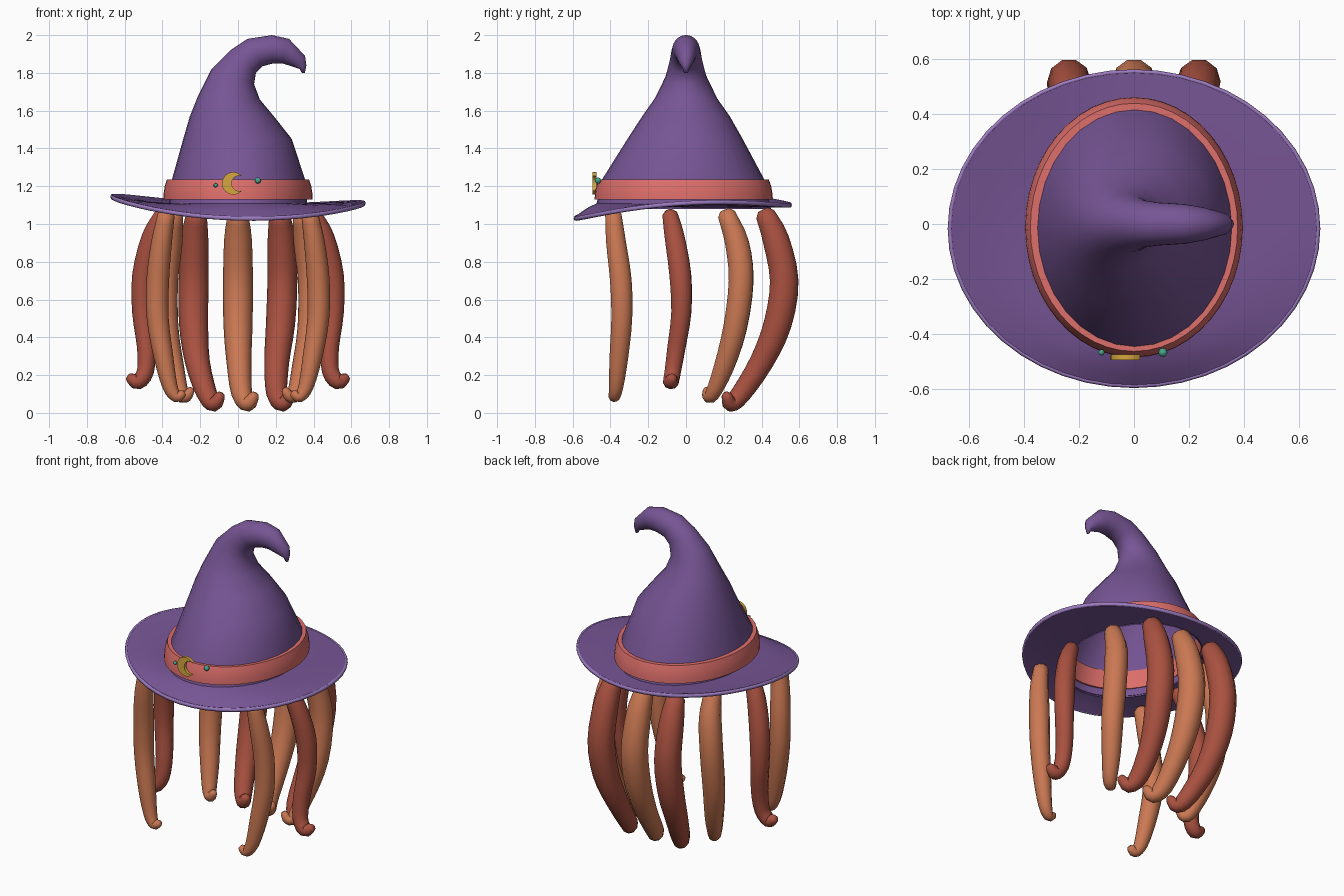
import bpy, math
from mathutils import Vector
from math import sin, cos, pi

if "Cube" in bpy.data.objects:
    bpy.data.objects.remove(bpy.data.objects["Cube"])


def material(name, rgb):
    m = bpy.data.materials.new(name)
    m.diffuse_color = [(c / 255) ** 2.2 for c in rgb] + [1]
    m.use_nodes = True
    m.node_tree.nodes["Principled BSDF"].inputs["Base Color"].default_value = m.diffuse_color
    return m


PURPLE = material("purple", (118, 86, 148))
LILAC = material("lilac", (155, 122, 190))
CORAL = material("coral", (220, 110, 106))
ORANGE = material("orange", (202, 120, 84))
BROWN = material("brown", (168, 82, 66))
GOLD = material("gold", (212, 165, 66))
TEAL = material("teal", (72, 165, 142))


def loft(name, rings, mat, cap_start=False, cap_end=False, loop=False, angle=50):
    n, k = len(rings[0]), len(rings)
    verts = [tuple(p) for r in rings for p in r]
    faces = []
    for i in range(k if loop else k - 1):
        a, b = i * n, ((i + 1) % k) * n
        for j in range(n):
            q = (j + 1) % n
            faces.append((a + j, a + q, b + q, b + j))
    if cap_start:
        faces.append(tuple(reversed(range(n))))
    if cap_end:
        faces.append(tuple(range((k - 1) * n, k * n)))
    me = bpy.data.meshes.new(name)
    me.from_pydata(verts, [], faces)
    ob = bpy.data.objects.new(name, me)
    bpy.context.collection.objects.link(ob)
    finish(ob, mat, angle)
    return ob


def finish(ob, mat, angle=50):
    ob.data.materials.append(mat)
    bpy.ops.object.select_all(action='DESELECT')
    bpy.context.view_layer.objects.active = ob
    ob.select_set(True)
    bpy.ops.object.mode_set(mode='EDIT')
    bpy.ops.mesh.select_all(action='SELECT')
    bpy.ops.mesh.normals_make_consistent(inside=False)
    bpy.ops.object.mode_set(mode='OBJECT')
    bpy.ops.object.shade_smooth_by_angle(angle=math.radians(angle))


def smooth_path(pts, steps):
    # Catmull-Rom through tuples of any length
    P = [Vector(p) for p in pts]
    P = [2 * P[0] - P[1]] + P + [2 * P[-1] - P[-2]]
    out = []
    for i in range(1, len(P) - 2):
        a, b, c, d = P[i - 1:i + 3]
        for s in range(steps):
            t = s / steps
            out.append(0.5 * (2 * b + (c - a) * t + (2 * a - 5 * b + 4 * c - d) * t ** 2
                              + (3 * b - a - 3 * c + d) * t ** 3))
    return out + [P[-2]]


# Hat crown: sections as left x,z / right x,z / half depth / centre y
sections = [
    (-.37, 1.08, .37, 1.08, .465, -.015), (-.35, 1.235, .355, 1.235, .43, -.015),
    (-.29, 1.45, .285, 1.45, .305, -.005), (-.255, 1.57, .19, 1.57, .232, 0),
    (-.215, 1.67, .115, 1.66, .165, 0), (-.14, 1.82, .085, 1.74, .108, 0),
    (-.04, 1.92, .095, 1.80, .086, 0), (.05, 1.98, .13, 1.835, .078, 0),
    (.18, 2.0, .185, 1.85, .072, 0), (.27, 1.98, .235, 1.85, .06, 0),
    (.355, 1.89, .285, 1.835, .04, 0), (.362, 1.84, .327, 1.82, .02, 0),
    (.354, 1.80, .338, 1.80, .01, 0)]
rings = []
for lx, lz, rx, rz, d, cy in sections:
    c = Vector(((lx + rx) / 2, cy, (lz + rz) / 2))
    h = Vector(((rx - lx) / 2, 0, (rz - lz) / 2))
    rings.append([c + h * cos(a) + Vector((0, d * sin(a), 0))
                  for a in (2 * pi * i / 32 for i in range(32))])
loft("hat_crown", rings, PURPLE, cap_end=True, angle=80)


# Wavy brim
def brim_point(a, t, dz=0):
    edge = 1.096 - .0175 * cos(a) + .035 * sin(a) + .031 * cos(2 * a)
    z = 1.1 + (edge - 1.1) * t ** 1.3
    return Vector(((.365 + .303 * t) * cos(a), -.017 + (.455 + .115 * t) * sin(a), z + dz))


angles = [2 * pi * i / 48 for i in range(48)]
ts = [0, .33, .67, 1]
rings = [[brim_point(a, t, .009) for a in angles] for t in ts]
rings += [[brim_point(a, t, -.012) for a in angles] for t in reversed(ts)]
loft("hat_brim", rings, PURPLE, loop=True)

# Piped edge of the brim
rings = []
for k in range(6):
    b = 2 * pi * k / 6
    rings.append([brim_point(a, 1, .013 * sin(b)) + Vector((cos(a), sin(a), 0)) * .008 * cos(b)
                  for a in angles])
loft("brim_piping", rings, LILAC, loop=True, angle=80)

# Hat band
profile = [(.36, .445, 1.13), (.395, .472, 1.13), (.394, .47, 1.16), (.388, .463, 1.2),
           (.376, .45, 1.236), (.345, .42, 1.236)]
loft("hat_band", [[(rx * cos(a), -.012 + ry * sin(a), z) for a in angles]
                  for rx, ry, z in profile], CORAL, loop=True)

# Crescent buckle
cx, cz = -.025, 1.215
outline = []
for i in range(19):
    a = math.radians(40 + 280 * i / 18)
    b = math.radians(70 + 220 * i / 18)
    outline.append(((cx + .06 * cos(a), cz + .06 * sin(a)),
                    (cx + .032 + .041 * cos(b), cz + .041 * sin(b))))
rings = [[(o[0], -.494, o[1]), (n[0], -.494, n[1]), (n[0], -.474, n[1]), (o[0], -.474, o[1])]
         for o, n in outline]
loft("moon_buckle", rings, GOLD, True, True, angle=30)

# Band gems
for name, x, z, r in (("gem_small", -.118, 1.205, .011), ("gem_large", .105, 1.23, .016)):
    bpy.ops.mesh.primitive_uv_sphere_add(segments=12, ring_count=8, radius=r,
                                         location=(x, -.466, z))
    bpy.context.object.name = name
    finish(bpy.context.object, TEAL)


# Hanging tentacles: points are x, y, z, radius
def tentacle(name, pts, mat, mirror=False):
    if mirror:
        pts = [(-x, y, z, r) for x, y, z, r in pts]
    path = smooth_path(pts, 3)
    pos = [p.to_3d() if len(p) == 3 else Vector(p[:3]) for p in path]
    rad = [p[3] for p in path]
    u = Vector((1, 0, 0))
    rings = []
    for i, p in enumerate(pos):
        t = (pos[min(i + 1, len(pos) - 1)] - pos[max(i - 1, 0)]).normalized()
        u = (u - t * u.dot(t)).normalized()
        v = t.cross(u)

        def ring(off, s):
            return [p + t * off + (u * cos(a) + v * sin(a)) * rad[i] * s
                    for a in (2 * pi * k / 10 for k in range(10))]
        if i == 0:
            rings.append(ring(-rad[i] * .5, .55))
        rings.append(ring(0, 1))
        if i == len(pos) - 1:
            rings.append(ring(rad[i] * .6, .6))
    loft(name, rings, mat, True, True, angle=80)


front = [(.38, -.385, 1.05, .045), (.405, -.37, .9, .055), (.425, -.345, .7, .06),
         (.425, -.34, .5, .058), (.395, -.355, .3, .052), (.36, -.37, .14, .04),
         (.325, -.38, .085, .03), (.295, -.38, .1, .024)]
side = [(.40, -.085, 1.05, .042), (.455, -.06, .93, .055), (.5, -.03, .73, .06),
        (.505, -.025, .53, .055), (.485, -.05, .35, .05), (.49, -.07, .22, .045),
        (.53, -.08, .165, .042), (.57, -.075, .185, .028)]
rear_side = [(.34, .215, 1.05, .05), (.36, .27, .9, .066), (.385, .292, .7, .068),
             (.38, .26, .45, .065), (.34, .2, .24, .055), (.3, .14, .1, .04),
             (.27, .115, .09, .03), (.25, .11, .12, .022)]
for s, m in (("right", False), ("left", True)):
    tentacle("front_tentacle_" + s, front, ORANGE, m)
    tentacle("side_tentacle_" + s, side, BROWN, m)
    tentacle("rear_side_tentacle_" + s, rear_side, ORANGE, m)

# Back tentacles share the depth curve, all curling the same way
depth = [(.42, 1.05, .055), (.475, .92, .073), (.52, .7, .079), (.485, .47, .077),
         (.40, .27, .066), (.29, .1, .055), (.235, .048, .042), (.215, .09, .028)]
for name, mat, xs in (
        ("back_tentacle_left", BROWN, (-.22, -.23, -.235, -.235, -.215, -.165, -.125, -.095)),
        ("back_tentacle_centre", ORANGE, (0, 0, 0, 0, .005, .02, .055, .085)),
        ("back_tentacle_right", BROWN, (.22, .23, .235, .225, .205, .205, .24, .275))):
    tentacle(name, [(x, y, z, r) for x, (y, z, r) in zip(xs, depth)], mat)
